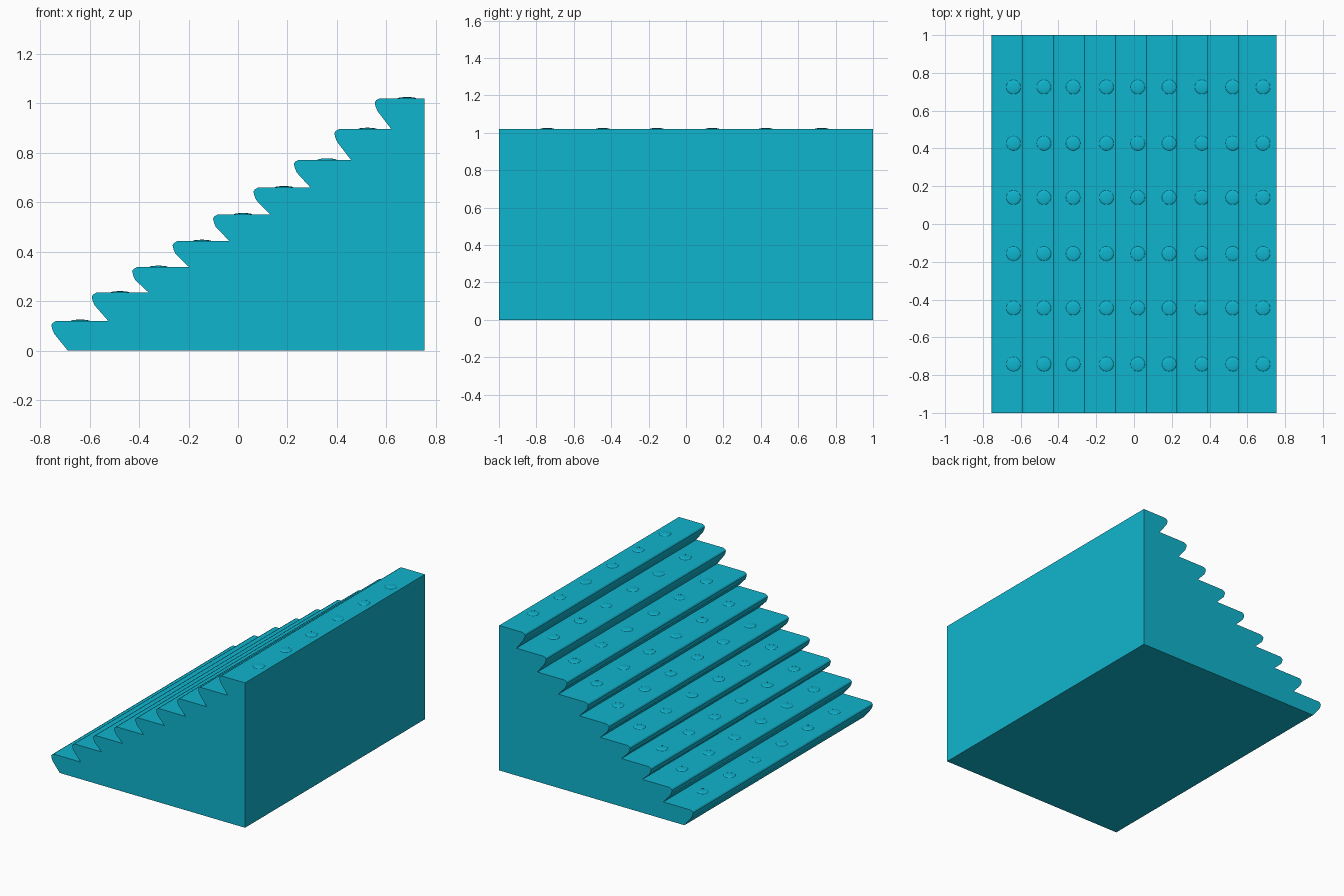
import bpy
import bmesh
import math
from mathutils import Matrix

cube = bpy.data.objects.get("Cube")
if cube:
    bpy.data.objects.remove(cube, do_unlink=True)

teal = bpy.data.materials.new("teal")
teal.use_nodes = True
colour = (0.005, 0.46, 0.62, 1)
teal.diffuse_color = colour
teal.node_tree.nodes["Principled BSDF"].inputs["Base Color"].default_value = colour

BACK, HALF_WIDTH, PITCH = 0.755, 1.0, 0.1635
TREADS = [0.12, 0.235, 0.338, 0.443, 0.551, 0.66, 0.772, 0.896, 1.02]


def finish(name, bm, angle):
    bmesh.ops.recalc_face_normals(bm, faces=bm.faces)
    mesh = bpy.data.meshes.new(name)
    bm.to_mesh(mesh)
    bm.free()
    mesh.materials.append(teal)
    obj = bpy.data.objects.new(name, mesh)
    bpy.context.collection.objects.link(obj)
    bpy.ops.object.select_all(action="DESELECT")
    obj.select_set(True)
    bpy.context.view_layer.objects.active = obj
    bpy.ops.object.shade_smooth_by_angle(angle=math.radians(angle))
    return obj


# Stair profile: each step has an undercut riser and a rounded nosing
profile = []
low = 0
for i, top in enumerate(TREADS):
    nose = -BACK + i * PITCH
    profile += [(nose + 0.067, low), (nose + 0.012, top - 0.052),
                (nose + 0.004, top - 0.034), (nose, top - 0.016),
                (nose + 0.006, top - 0.007), (nose + 0.019, top)]
    low = top
profile += [(BACK, low), (BACK, 0)]

# Solid staircase body, extruded across its width
bm = bmesh.new()
face = bm.faces.new([bm.verts.new((x, -HALF_WIDTH, z)) for x, z in profile])
side = bmesh.ops.extrude_face_region(bm, geom=[face])
moved = [v for v in side["geom"] if isinstance(v, bmesh.types.BMVert)]
bmesh.ops.translate(bm, verts=moved, vec=(0, 2 * HALF_WIDTH, 0))
finish("stair_body", bm, 25)

# Shallow domed studs in a row along every tread
STUD_X = [-0.638, -0.477, -0.322, -0.146, 0.02, 0.186, 0.36, 0.523, 0.683]
STUD_Y = [-0.742, -0.445, -0.157, 0.14, 0.427, 0.725]
bm = bmesh.new()
for x, z in zip(STUD_X, TREADS):
    for y in STUD_Y:
        place = Matrix.Translation((x, y, z)) @ Matrix.Diagonal((0.038, 0.038, 0.006, 1))
        bmesh.ops.create_uvsphere(bm, u_segments=20, v_segments=10, radius=1, matrix=place)
finish("tread_studs", bm, 60)
